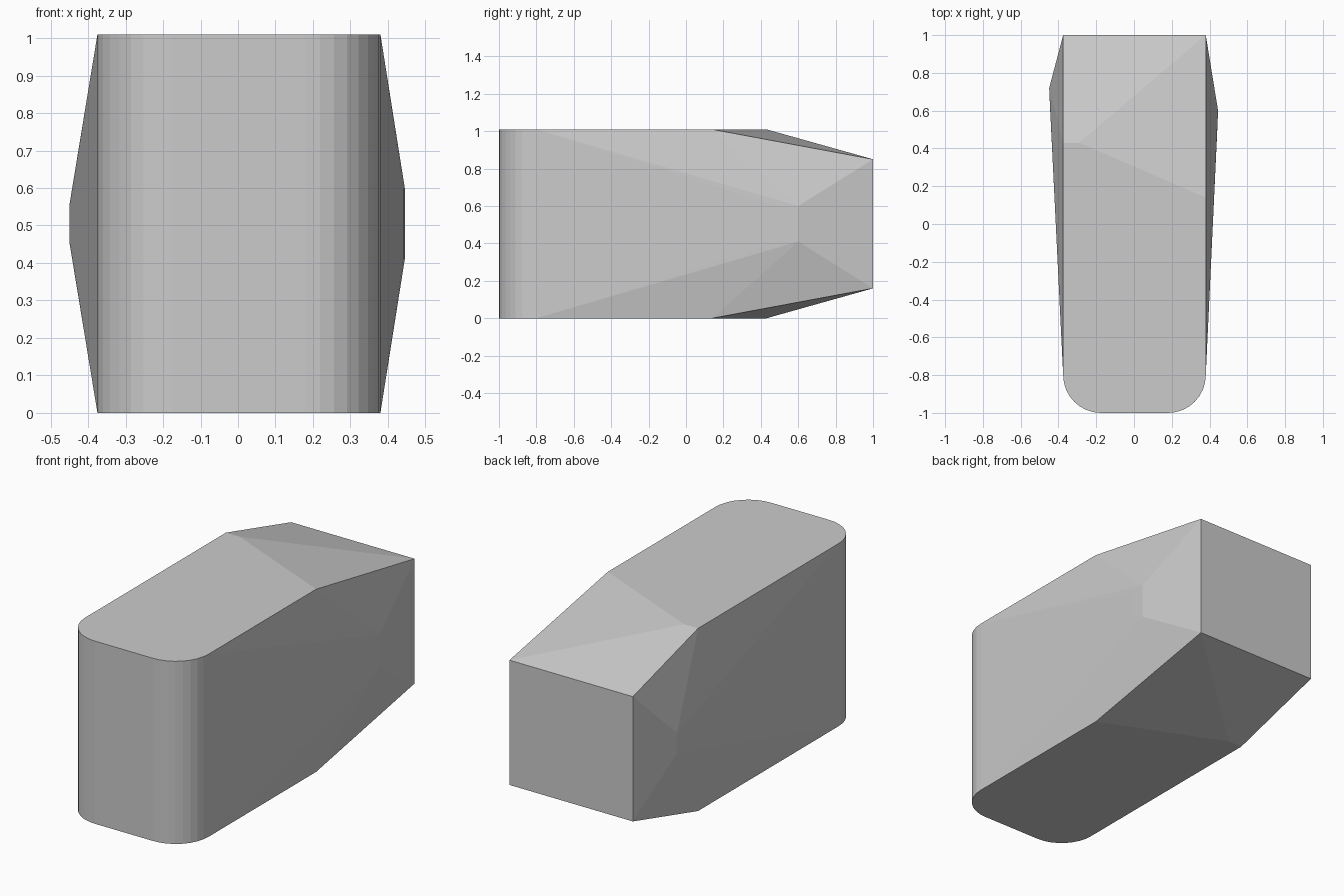
import bpy
import bmesh
from math import cos, sin, pi

cube = bpy.data.objects.get("Cube")
if cube:
    bpy.data.objects.remove(cube, do_unlink=True)

TOP = 1.01
MID = TOP / 2
LEFT, RIGHT = 0.38, -0.375
RADIUS = 0.2
STEPS = 8


def make_material(name, colour):
    mat = bpy.data.materials.new(name)
    mat.use_nodes = True
    mat.diffuse_color = colour
    mat.node_tree.nodes["Principled BSDF"].inputs["Base Color"].default_value = colour
    return mat


# Points of the upper half: rounded front corners
points = []
for edge, side in ((LEFT, 1), (RIGHT, -1)):
    for i in range(STEPS + 1):
        a = i * pi / 2 / STEPS
        x = edge - side * RADIUS * (1 - cos(a))
        points.append((x, -1 + RADIUS * (1 - sin(a)), TOP))

# Ends of the flat top and the low rear edge
points += [(LEFT, 0.14, TOP), (-0.29, 0.43, TOP), (RIGHT, 0.43, TOP)]
points += [(LEFT, 1, 0.85), (RIGHT, 1, 0.85)]

# Shallow bulges on both flanks
points += [(0.445, 0.6, 0.6), (0.441, 0.5, 0.6)]
points += [(-0.449, 0.72, 0.56), (-0.4465, 0.66, 0.56)]

# Mirror the points top to bottom and wrap them in one convex skin
bm = bmesh.new()
for x, y, z in points:
    bm.verts.new((x, y, z))
    bm.verts.new((x, y, 2 * MID - z))
hull = bmesh.ops.convex_hull(bm, input=bm.verts[:])
loose = [v for v in bm.verts if not v.link_faces]
bmesh.ops.delete(bm, geom=loose, context="VERTS")
bmesh.ops.dissolve_limit(bm, angle_limit=0.002, verts=bm.verts[:], edges=bm.edges[:])
bmesh.ops.recalc_face_normals(bm, faces=bm.faces[:])

mesh = bpy.data.meshes.new("rounded_block")
bm.to_mesh(mesh)
bm.free()
mesh.materials.append(make_material("light_grey", (0.6, 0.6, 0.6, 1)))
block = bpy.data.objects.new("rounded_block", mesh)
bpy.context.collection.objects.link(block)
